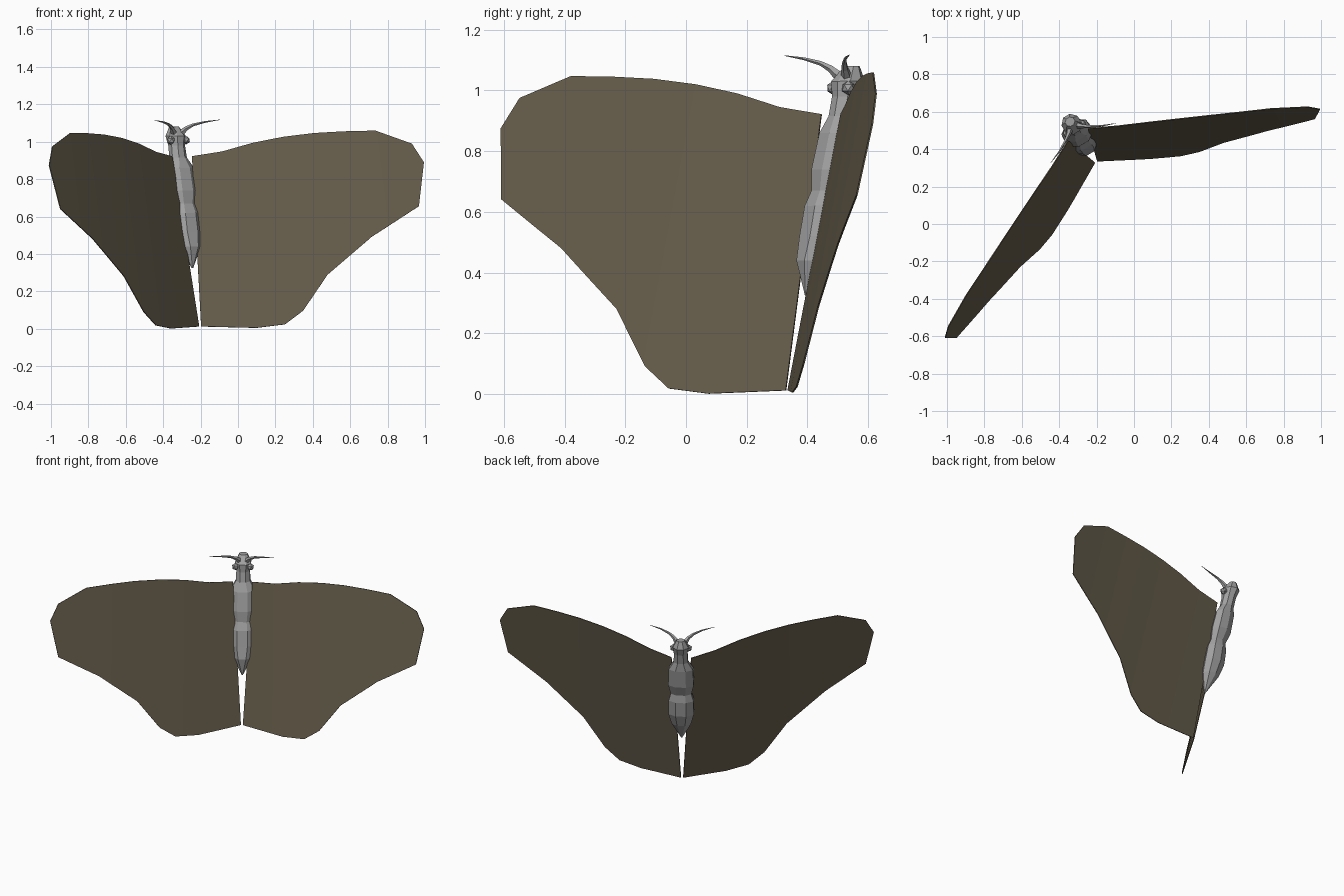
import bpy, bmesh, math
from mathutils import Matrix, Vector

if "Cube" in bpy.data.objects:
    bpy.data.objects.remove(bpy.data.objects["Cube"])

# The insect is symmetric about its own local x = 0, then turned into place
POSE = Matrix.Rotation(math.radians(31.4), 4, 'Z') @ Matrix.Rotation(math.radians(-0.37), 4, 'Y')


def material(name, rgb):
    m = bpy.data.materials.new(name)
    m.diffuse_color = (*rgb, 1)
    m.use_nodes = True
    m.node_tree.nodes["Principled BSDF"].inputs["Base Color"].default_value = m.diffuse_color
    return m


BROWN = material("wing_brown", (0.135, 0.112, 0.072))
GREY = material("body_grey", (0.36, 0.36, 0.36))


def finish(name, bm, mat, mirror=False):
    bmesh.ops.recalc_face_normals(bm, faces=bm.faces)
    me = bpy.data.meshes.new(name)
    bm.to_mesh(me)
    bm.free()
    me.materials.append(mat)
    ob = bpy.data.objects.new(name, me)
    bpy.context.collection.objects.link(ob)
    ob.matrix_world = POSE
    if mirror:
        ob.modifiers.new("mirror", 'MIRROR').use_clip = False
    return ob


def loft(bm, rings):
    """Skin a list of closed rings and cap both ends."""
    loops = [[bm.verts.new(p) for p in r] for r in rings]
    n = len(loops[0])
    for a, b in zip(loops, loops[1:]):
        for i in range(n):
            j = (i + 1) % n
            bm.faces.new((a[i], a[j], b[j], b[i]))
    bm.faces.new(loops[0][::-1])
    bm.faces.new(loops[-1])


# Wings: outline in x, z, cut into strips and bent onto a slightly cambered sheet
outline = [(0.062, 0.922), (0.206, 0.946), (0.359, 0.992), (0.508, 1.023), (0.658, 1.042),
           (0.803, 1.05), (0.955, 1.053), (1.126, 0.982), (1.174, 0.882), (1.123, 0.648),
           (0.874, 0.486), (0.638, 0.285), (0.5, 0.094), (0.405, 0.021), (0.266, 0.003),
           (0.007, 0.012)]
bm = bmesh.new()
bm.faces.new([bm.verts.new((x, 0, z)) for x, z in outline])
for cut in (0.2, 0.36, 0.51, 0.66, 0.8, 0.96):
    bmesh.ops.bisect_plane(bm, geom=bm.verts[:] + bm.edges[:] + bm.faces[:],
                           plane_co=(cut, 0, 0), plane_no=(1, 0, 0), dist=1e-5)
for v in bm.verts:
    x, z = v.co.x, v.co.z
    v.co.y = 0.391 - 0.5 * x + 0.225 * z - 0.045 * x * (1.1 - x)
wings = finish("wings", bm, BROWN, mirror=True)
sheet = wings.modifiers.new("thickness", 'SOLIDIFY')
sheet.thickness = 0.005
sheet.offset = 0

# Body: eight-sided sections given as height, front, back, half width
sections = [(0.325, 0.461, 0.467, 0.004), (0.44, 0.443, 0.545, 0.06), (0.52, 0.46, 0.578, 0.08),
            (0.62, 0.48, 0.592, 0.078), (0.67, 0.503, 0.588, 0.065), (0.74, 0.507, 0.62, 0.08),
            (0.86, 0.537, 0.642, 0.076), (0.915, 0.565, 0.645, 0.045), (0.98, 0.578, 0.66, 0.042),
            (1.03, 0.577, 0.682, 0.05), (1.08, 0.622, 0.668, 0.025)]
c = math.cos(math.pi / 8)
angles = [math.pi / 8 + i * math.pi / 4 for i in range(8)]
bm = bmesh.new()
loft(bm, [[(w / c * math.cos(a), (f + b) / 2 + (b - f) / 2 / c * math.sin(a), z) for a in angles]
          for z, f, b, w in sections])
finish("body", bm, GREY)

# Eyes
bm = bmesh.new()
bmesh.ops.create_icosphere(bm, subdivisions=1, radius=0.024,
                           matrix=Matrix.Translation((0.047, 0.602, 1.008)))
finish("eyes", bm, GREY, mirror=True)

# Antennae: tapering curved feelers
path = [((0.022, 0.61, 1.045), 0.018), ((0.045, 0.59, 1.072), 0.012), ((0.075, 0.57, 1.09), 0.008),
        ((0.13, 0.54, 1.105), 0.005), ((0.205, 0.51, 1.116), 0.001)]
points = [Vector(p) for p, r in path]
rings = []
for i, (p, (_, r)) in enumerate(zip(points, path)):
    d = (points[min(i + 1, 4)] - points[max(i - 1, 0)]).normalized()
    side = d.cross(Vector((0, 0, 1))).normalized()
    up = side.cross(d)
    rings.append([p + r * (math.cos(k * math.tau / 5) * side + math.sin(k * math.tau / 5) * up)
                  for k in range(5)])
bm = bmesh.new()
loft(bm, rings)
finish("antennae", bm, GREY, mirror=True)
